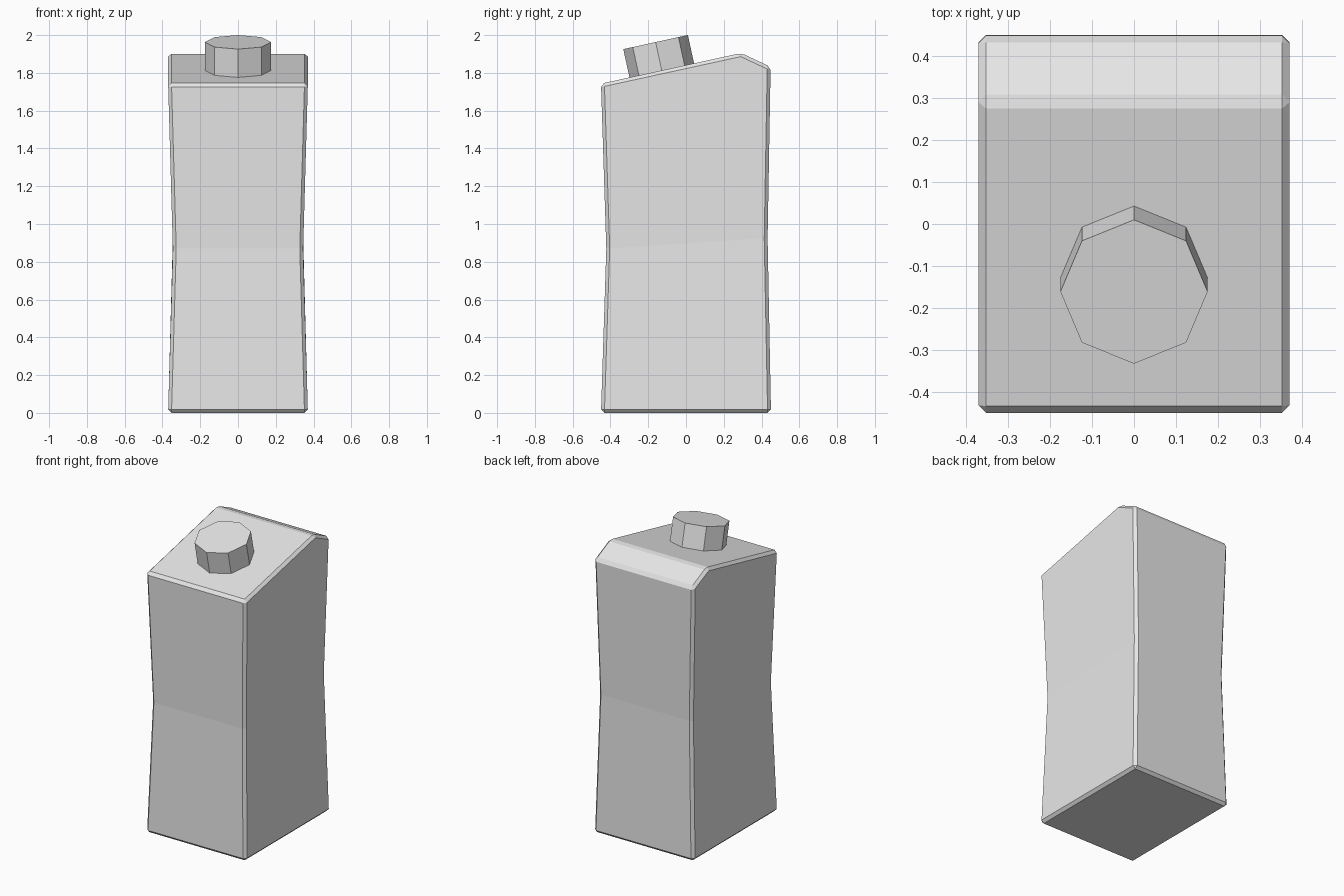
import bpy, bmesh, math
from mathutils import Matrix, Vector

cube = bpy.data.objects.get("Cube")
if cube:
    bpy.data.objects.remove(cube, do_unlink=True)

grey = bpy.data.materials.new("light_grey")
grey.use_nodes = True
colour = (0.8, 0.8, 0.8, 1)
grey.diffuse_color = colour
grey.node_tree.nodes["Principled BSDF"].inputs["Base Color"].default_value = colour


def finish(bm, name):
    bmesh.ops.recalc_face_normals(bm, faces=bm.faces[:])
    mesh = bpy.data.meshes.new(name)
    bm.to_mesh(mesh)
    bm.free()
    mesh.materials.append(grey)
    obj = bpy.data.objects.new(name, mesh)
    bpy.context.collection.objects.link(obj)
    return obj


# Carton body: side outline extruded across, pinched at half height
outer = 0.37
waist = 0.345
outline = [  # half width, y, z
    (outer, -0.45, 0), (outer, 0.45, 0), (waist, 0.432, 0.925),
    (outer, 0.448, 1.832), (outer, 0.292, 1.905),
    (outer, -0.45, 1.743), (waist, -0.422, 0.87),
]
bm = bmesh.new()
right, left = [[bm.verts.new((s * w, y, z)) for w, y, z in outline] for s in (-1, 1)]
n = len(outline)
for i in range(n):
    j = (i + 1) % n
    bm.faces.new((right[i], right[j], left[j], left[i]))
for side in (right, left):
    bm.faces.new((side[0], side[1], side[2], side[6]))
    bm.faces.new((side[6], side[2], side[3], side[4], side[5]))
bmesh.ops.recalc_face_normals(bm, faces=bm.faces[:])
# Chamfer every real corner edge, leaving the waist crease flat
corners = [e for e in bm.edges if e.calc_face_angle(0) > math.radians(15)]
bmesh.ops.bevel(bm, geom=corners, offset=0.018, segments=1,
                affect='EDGES', clamp_overlap=True)
finish(bm, "carton_body")

# Octagonal screw cap standing square to the sloping top
height = 0.2
bm = bmesh.new()
bmesh.ops.create_cone(bm, cap_ends=True, segments=8, radius1=0.175,
                      radius2=0.175, depth=height,
                      matrix=Matrix.Translation((0, 0, -height / 2)))
cap = finish(bm, "screw_cap")
cap.location = Vector((0, -0.161, 1.963))
cap.rotation_euler.x = math.radians(12.3)
